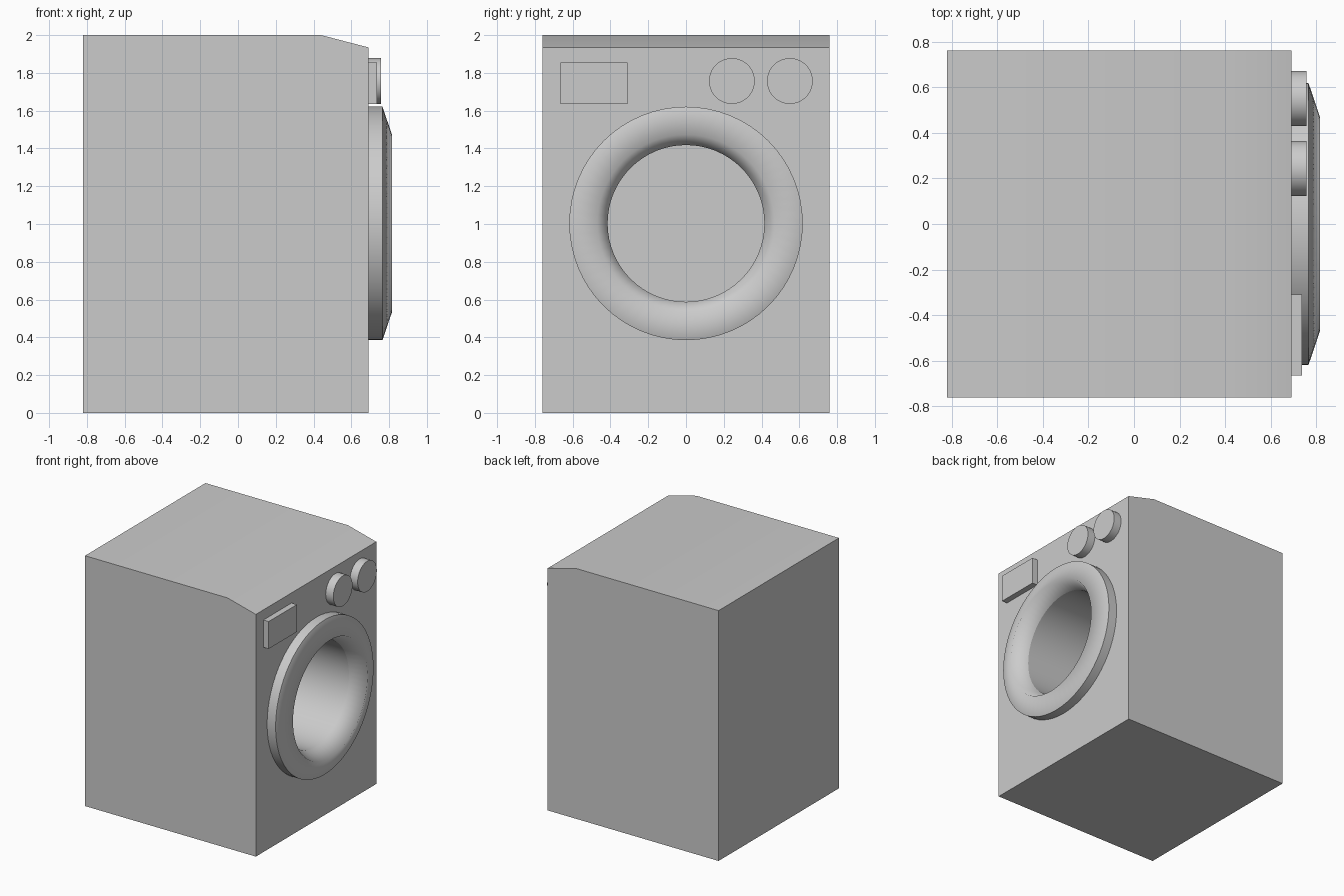
import bpy, bmesh, math

if "Cube" in bpy.data.objects:
    bpy.data.objects.remove(bpy.data.objects["Cube"])

FRONT = 0.69          # x of the panel carrying the door and controls
DOOR_Z = 1.003
SEG = 64


def new_object(name, bm):
    bmesh.ops.recalc_face_normals(bm, faces=bm.faces)
    mesh = bpy.data.meshes.new(name)
    bm.to_mesh(mesh)
    bm.free()
    obj = bpy.data.objects.new(name, mesh)
    bpy.context.collection.objects.link(obj)
    return obj


def smooth(obj, angle):
    bpy.ops.object.select_all(action='DESELECT')
    obj.select_set(True)
    bpy.context.view_layer.objects.active = obj
    bpy.ops.object.shade_smooth_by_angle(angle=math.radians(angle))


def disc_x(name, x0, x1, y, z, radius):
    """Cylinder lying along x."""
    bpy.ops.mesh.primitive_cylinder_add(
        vertices=SEG, radius=radius, depth=x1 - x0,
        location=((x0 + x1) / 2, y, z), rotation=(0, math.pi / 2, 0))
    obj = bpy.context.object
    obj.name = name
    return obj


# Cabinet: side profile with sloped top front edge, extruded across y
bm = bmesh.new()
profile = [(-0.82, 0), (FRONT, 0), (FRONT, 1.935), (0.44, 2), (-0.82, 2)]
face = bm.faces.new([bm.verts.new((x, -0.76, z)) for x, z in profile])
ext = bmesh.ops.extrude_face_region(bm, geom=[face])
bmesh.ops.translate(bm, vec=(0, 1.52, 0),
                    verts=[v for v in ext['geom'] if isinstance(v, bmesh.types.BMVert)])
cabinet = new_object("cabinet", bm)

# Drum opening cut into the cabinet
cutter = disc_x("drum_cutter", FRONT - 0.9, FRONT + 0.1, 0, DOOR_Z, 0.415)
cutter.hide_render = True
mod = cabinet.modifiers.new("drum_opening", 'BOOLEAN')
mod.operation = 'DIFFERENCE'
mod.solver = 'EXACT'
mod.object = cutter
bpy.context.view_layer.objects.active = cabinet
bpy.ops.object.modifier_apply(modifier=mod.name)
bpy.data.objects.remove(cutter, do_unlink=True)
smooth(cabinet, 30)

# Door ring: lathed profile (x, radius), soft inner crest and crisp outer rim
bm = bmesh.new()
ring = [(FRONT, 0.618), (0.765, 0.618), (0.815, 0.47), (FRONT, 0.415)]
loops = []
for i in range(SEG):
    a = 2 * math.pi * i / SEG
    loops.append([bm.verts.new((x, r * math.cos(a), DOOR_Z + r * math.sin(a)))
                  for x, r in ring])
for i in range(SEG):
    a, b = loops[i], loops[(i + 1) % SEG]
    for j in range(len(ring) - 1):
        bm.faces.new((a[j], a[j + 1], b[j + 1], b[j])).smooth = True
    bm.edges.get((a[1], b[1])).smooth = False
door_ring = new_object("door_ring", bm)
# make sure the sloped face looks outwards
if min((p for p in door_ring.data.polygons),
       key=lambda p: -p.center.x).normal.x < 0 and \
        sum(p.normal.x for p in door_ring.data.polygons) < 0:
    door_ring.data.flip_normals()

# Two control knobs
for name, y in (("left_knob", 0.243), ("right_knob", 0.55)):
    smooth(disc_x(name, FRONT, 0.757, y, 1.757, 0.121), 30)

# Detergent drawer
bpy.ops.mesh.primitive_cube_add(size=1, location=((FRONT + 0.737) / 2, -0.487, 1.745))
drawer = bpy.context.object
drawer.name = "detergent_drawer"
drawer.scale = (0.737 - FRONT, 0.356, 0.218)
